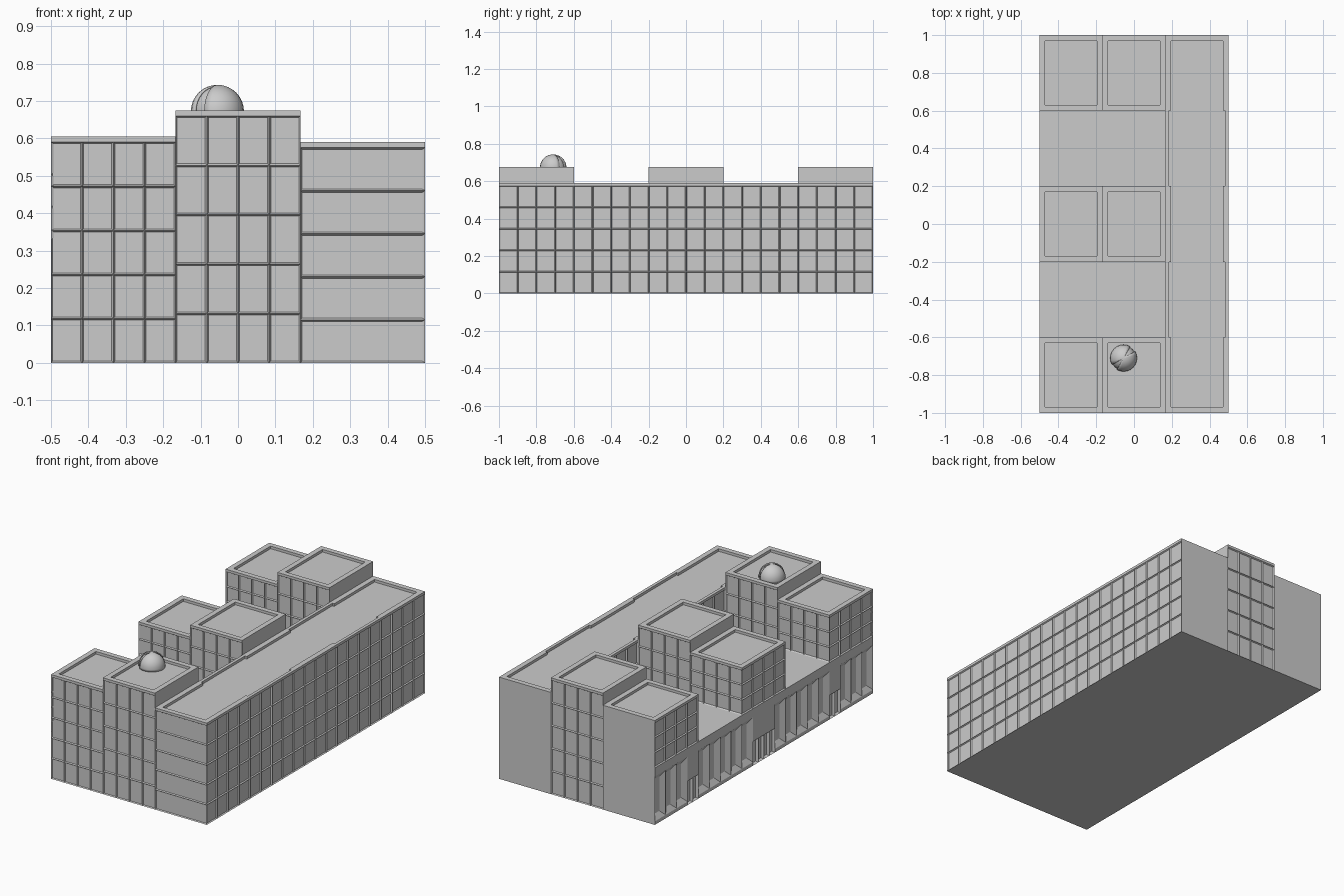
import bpy, bmesh, math
from mathutils import Vector

if "Cube" in bpy.data.objects:
    bpy.data.objects.remove(bpy.data.objects["Cube"])

parts = {}
LIP = 0.015          # parapet height
POD = 0.33           # podium roof level
A, B, C, D = -0.5, -0.1667, 0.1667, 0.5


def part(name):
    if name not in parts:
        parts[name] = bmesh.new()
    return parts[name]


def quad(bm, pts):
    return bm.faces.new([bm.verts.new(p) for p in pts])


def wall(name, a, b, z0, z1, cols=0, rows=0, frame=0.006, depth=0.007):
    """Wall from a to b (outside on the right); cols x rows recessed panes, or plain."""
    bm = part(name)
    a, b = Vector((*a, 0)), Vector((*b, 0))
    cells = []
    nc, nr = max(cols, 1), max(rows, 1)
    for i in range(nc):
        p, q = a.lerp(b, i / nc), a.lerp(b, (i + 1) / nc)
        for j in range(nr):
            lo = z0 + (z1 - z0) * j / nr
            hi = z0 + (z1 - z0) * (j + 1) / nr
            cells.append(quad(bm, [(p.x, p.y, lo), (q.x, q.y, lo),
                                   (q.x, q.y, hi), (p.x, p.y, hi)]))
    if cols:
        for f in cells:
            f.normal_update()
        bmesh.ops.inset_individual(bm, faces=cells, thickness=frame, depth=-depth)


def floor(name, x0, x1, y0, y1, z):
    quad(part(name), [(x0, y0, z), (x1, y0, z), (x1, y1, z), (x0, y1, z)])


def box(name, x0, x1, y0, y1, z0, z1):
    bm = part(name)
    vs = bmesh.ops.create_cube(bm, size=1)['verts']
    for v in vs:
        v.co = ((x0 + x1) / 2 + v.co.x * (x1 - x0),
                (y0 + y1) / 2 + v.co.y * (y1 - y0),
                (z0 + z1) / 2 + v.co.z * (z1 - z0))


def parapet_roof(name, x0, x1, y0, y1, z, m=0.03):
    """Sunken flat roof with a raised lip all round."""
    floor(name, x0, x1, y0, y1, z - LIP)
    box(name, x0, x1, y0, y0 + m, z - LIP, z)
    box(name, x0, x1, y1 - m, y1, z - LIP, z)
    box(name, x0, x0 + m, y0 + m, y1 - m, z - LIP, z)
    box(name, x1 - m, x1, y0 + m, y1 - m, z - LIP, z)


# Three pairs of towers
HL, HM, HS = 0.605, 0.675, 0.59
for n, (y0, y1) in enumerate([(-1, -0.6), (-0.2, 0.2), (0.6, 1)]):
    for label, x0, x1, h in (("side_tower", A, B, HL), ("middle_tower", B, C, HM)):
        nm = f"{label}_{n + 1}"
        parapet_roof(nm, x0, x1, y0, y1, h)
        top = h - LIP
        # front face
        if n == 0:
            wall(nm, (x0, y0), (x1, y0), 0, top, 4, 5)
        else:
            wall(nm, (x0, y0), (x1, y0), POD, top, 4, 3)
        # back face
        if n < 2:
            wall(nm, (x1, y1), (x0, y1), POD, top, 4, 3)
        elif label == "middle_tower":
            wall(nm, (x1, y1), (x0, y1), 0, top, 4, 5)
        else:
            wall(nm, (x1, y1), (x0, y1), 0, top)
    wall(f"side_tower_{n + 1}", (A, y1), (A, y0), POD, HL - LIP, 4, 3)
    wall(f"middle_tower_{n + 1}", (B, y1), (B, y0), HL - LIP, HM - LIP)
    wall(f"middle_tower_{n + 1}", (C, y0), (C, y1), HS - LIP, HM - LIP)

# Long slab on the right with its roof lip
wall("long_slab", (C, -1), (D, -1), 0, HS - LIP, 1, 5)
wall("long_slab", (D, -1), (D, 1), 0, HS - LIP, 20, 5)
wall("long_slab", (D, 1), (C, 1), 0, HS - LIP)
floor("long_slab", C, D, -1, 1, HS - LIP)
for i in range(5):
    y0, y1 = -1 + 0.4 * i, -0.6 + 0.4 * i
    m = 0.018 if i % 2 else 0.03
    box("slab_parapet", C, C + m, y0, y1, HS - LIP, HS)
    box("slab_parapet", D - m, D, y0, y1, HS - LIP, HS)
for y0, y1 in ((-1, -0.97), (0.97, 1)):
    box("slab_parapet", C + 0.03, D - 0.03, y0, y1, HS - LIP, HS)

# Courtyards between the towers
for y0, y1 in ((-0.6, -0.2), (0.2, 0.6)):
    floor("courtyard_roof", A, C, y0, y1, POD)
    wall("courtyard_wall", (C, y1), (C, y0), POD, HS - LIP, 4, 2)

# Podium street wall: slot windows and three entrances
wall("podium_wall", (A, 1), (A, -1), 0.28, POD)
for y1, y0, n in ((1, 0.7, 3), (0.6, 0.1, 5), (-0.1, -0.6, 5), (-0.7, -1, 3)):
    wall("podium_wall", (A, y1), (A, y0), 0, 0.02)
    wall("podium_wall", (A, y1), (A, y0), 0.02, 0.28, n, 1, 0.042, 0.02)
for y1, y0, n in ((0.7, 0.6, 2), (0.1, -0.1, 4), (-0.6, -0.7, 2)):
    wall("entrance_doors", (A, y1), (A, y0), 0, 0.14, n, 1, 0.008, 0.015)
    wall("podium_wall", (A, y1), (A, y0), 0.14, 0.28)

# Underside
quad(part("base"), [(A, 1, 0), (D, 1, 0), (D, -1, 0), (A, -1, 0)])

for name, bm in parts.items():
    bmesh.ops.remove_doubles(bm, verts=bm.verts, dist=1e-5)
    me = bpy.data.meshes.new(name)
    bm.to_mesh(me)
    bm.free()
    bpy.context.collection.objects.link(bpy.data.objects.new(name, me))

# Roof dome with a tapered slit across it
for name, r in (("dome_shell", 0.071), ("dome_inner", 0.066)):
    bm = bmesh.new()
    bmesh.ops.create_uvsphere(bm, u_segments=24, v_segments=16, radius=r)
    cut = [f for f in bm.faces if f.calc_center_median().z < 0]
    if name == "dome_shell":
        for f in bm.faces:
            c = f.calc_center_median()
            ang = math.degrees(math.atan2(c.y, c.x)) % 180
            if 30 < ang < 60 and f not in cut:
                cut.append(f)
    bmesh.ops.delete(bm, geom=cut, context='FACES')
    # short collar down to the sunken roof
    rim = [e for e in bm.edges if e.is_boundary and all(abs(v.co.z) < 1e-4 for v in e.verts)]
    ext = bmesh.ops.extrude_edge_only(bm, edges=rim)['geom']
    for v in ext:
        if isinstance(v, bmesh.types.BMVert):
            v.co.z -= 0.012
    bmesh.ops.recalc_face_normals(bm, faces=bm.faces)
    for f in bm.faces:
        f.smooth = True
    me = bpy.data.meshes.new(name)
    bm.to_mesh(me)
    bm.free()
    ob = bpy.data.objects.new(name, me)
    ob.location = (-0.055, -0.71, 0.672)
    bpy.context.collection.objects.link(ob)
    if name == "dome_shell":
        mod = ob.modifiers.new("thickness", 'SOLIDIFY')
        mod.thickness = 0.005
        mod.offset = -1
